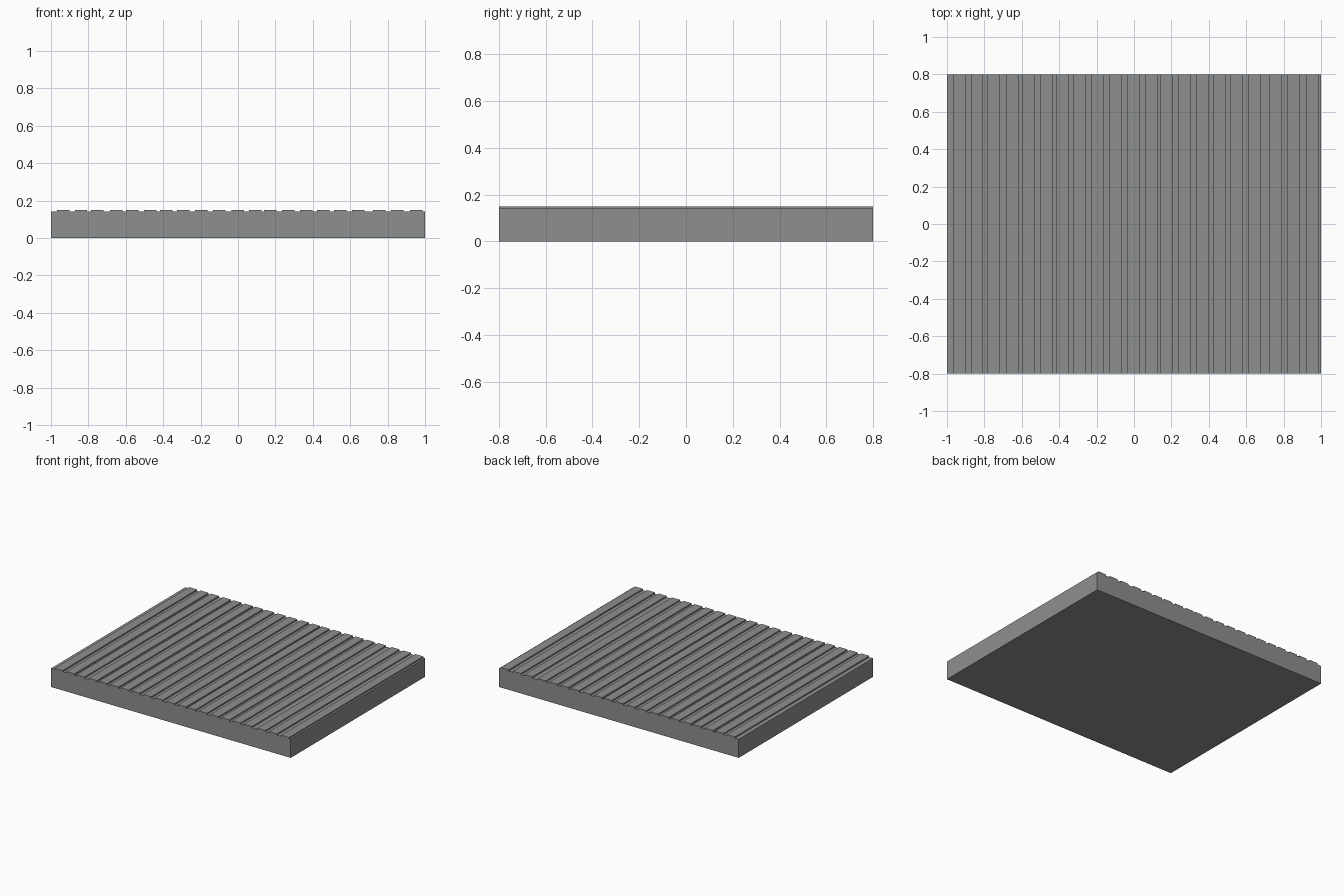
import bpy, bmesh

if "Cube" in bpy.data.objects:
    bpy.data.objects.remove(bpy.data.objects["Cube"])

# Single grey material
grey = bpy.data.materials.new("grey")
grey.diffuse_color = (0.27, 0.275, 0.275, 1)
grey.use_nodes = True
grey.node_tree.nodes["Principled BSDF"].inputs["Base Color"].default_value = grey.diffuse_color

# Left edges of the slightly irregular raised slats
HALF_Y, BASE, TOP, WIDTH = 0.8, 0.14, 0.15, 0.066
lefts = [-0.968, -0.872, -0.786, -0.684, -0.599, -0.503, -0.417, -0.326,
         -0.230, -0.134, -0.035, 0.059, 0.139, 0.235, 0.332, 0.422,
         0.513, 0.610, 0.722, 0.818, 0.920]

# Stepped cross-section: flat underside, alternating grooves and slats
profile = [(-1, 0), (-1, BASE)]
for x in lefts:
    profile += [(x, BASE), (x, TOP), (x + WIDTH, TOP), (x + WIDTH, BASE)]
profile += [(1, BASE), (1, 0)]

# Extrude the section from front to back
bm = bmesh.new()
face = bm.faces.new([bm.verts.new((x, -HALF_Y, z)) for x, z in profile])
ext = bmesh.ops.extrude_face_region(bm, geom=[face], use_keep_orig=True)
moved = [g for g in ext["geom"] if isinstance(g, bmesh.types.BMVert)]
bmesh.ops.translate(bm, verts=moved, vec=(0, 2 * HALF_Y, 0))
bmesh.ops.recalc_face_normals(bm, faces=bm.faces)
mesh = bpy.data.meshes.new("grooved_slab")
bm.to_mesh(mesh)
bm.free()
mesh.materials.append(grey)
slab = bpy.data.objects.new("grooved_slab", mesh)
bpy.context.collection.objects.link(slab)
